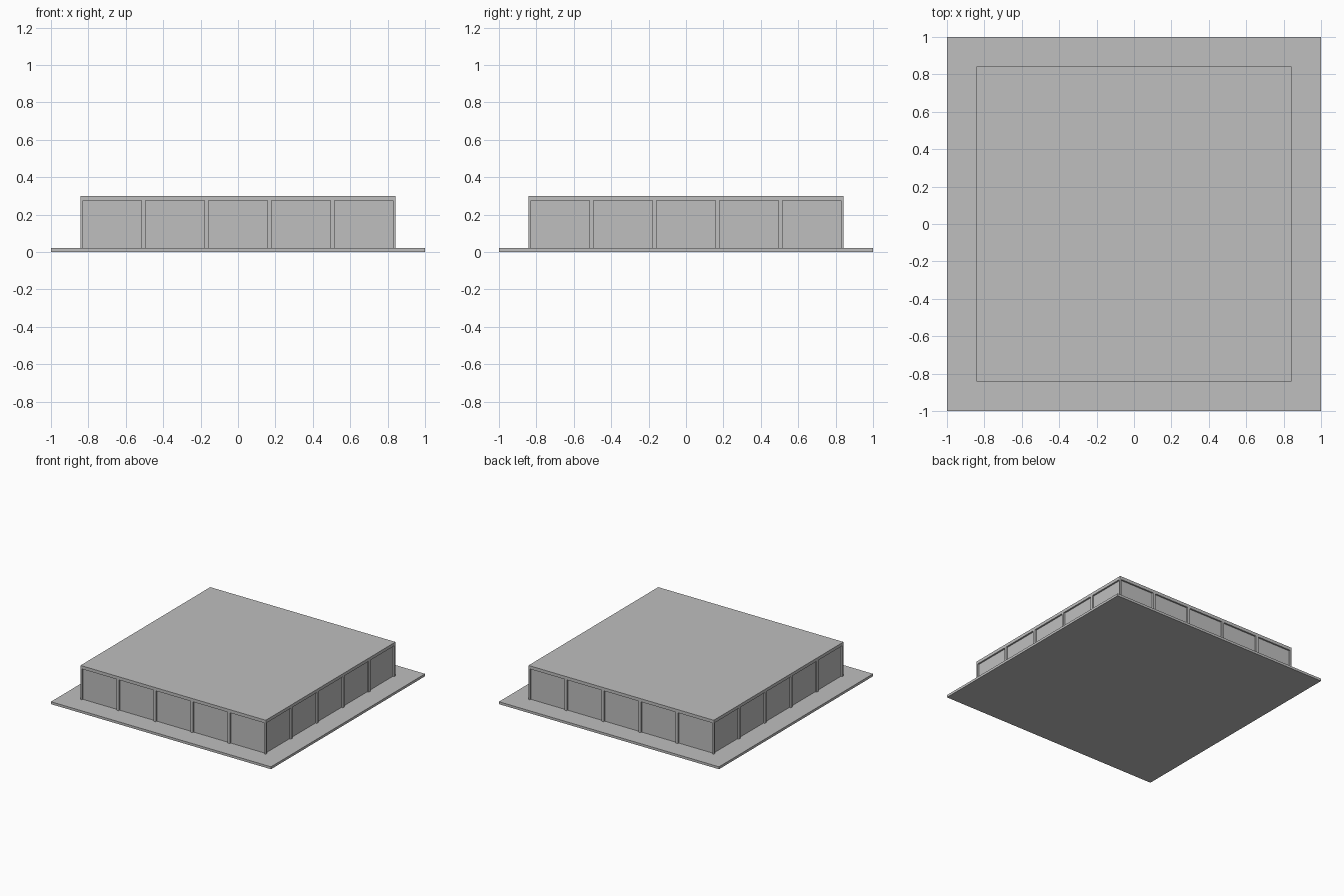
import bpy
from math import radians
from mathutils import Matrix, Vector

cube = bpy.data.objects.get("Cube")
if cube:
    bpy.data.objects.remove(cube, do_unlink=True)

grey = bpy.data.materials.new("plain_grey")
grey.use_nodes = True
colour = (0.52, 0.52, 0.52, 1)
grey.diffuse_color = colour
grey.node_tree.nodes["Principled BSDF"].inputs["Base Color"].default_value = colour

# Main dimensions
HALF = 0.842        # half width of the building
RECESS = 0.013      # depth of the panels behind the frame
FLOOR = 0.02        # top of the base slab
HEAD = 0.274        # underside of the roof slab
TOP = 0.3
BAYS = 5
POST = 0.022


def box(name, centre, size, turn=0):
    """Box turned about the vertical axis through the origin."""
    bpy.ops.mesh.primitive_cube_add(size=1)
    ob = bpy.context.object
    ob.name = name
    ob.data.transform(Matrix.Rotation(radians(turn), 4, "Z")
                      @ Matrix.Translation(Vector(centre))
                      @ Matrix.Diagonal((*size, 1)))
    ob.data.materials.append(grey)
    return ob


wall_height = HEAD - FLOOR
wall_mid = (HEAD + FLOOR) / 2
inner = HALF - RECESS

# Base slab, recessed walls and roof slab
box("base_slab", (0, 0, FLOOR / 2), (2, 2, FLOOR))
box("wall_panels", (0, 0, wall_mid), (2 * inner, 2 * inner, wall_height))
box("roof_slab", (0, 0, (HEAD + TOP) / 2), (2 * HALF, 2 * HALF, TOP - HEAD))

# Frame posts: one corner and the bay dividers on each side
pitch = 2 * HALF / BAYS
edge = -HALF + RECESS / 2
for side, turn in zip(("front", "left", "back", "right"), (0, 90, 180, 270)):
    box(side + "_corner_post", (edge, edge, wall_mid),
        (RECESS, RECESS, wall_height), turn)
    for i in range(1, BAYS):
        box(f"{side}_post_{i}", (-HALF + i * pitch, edge, wall_mid),
            (POST, RECESS, wall_height), turn)
